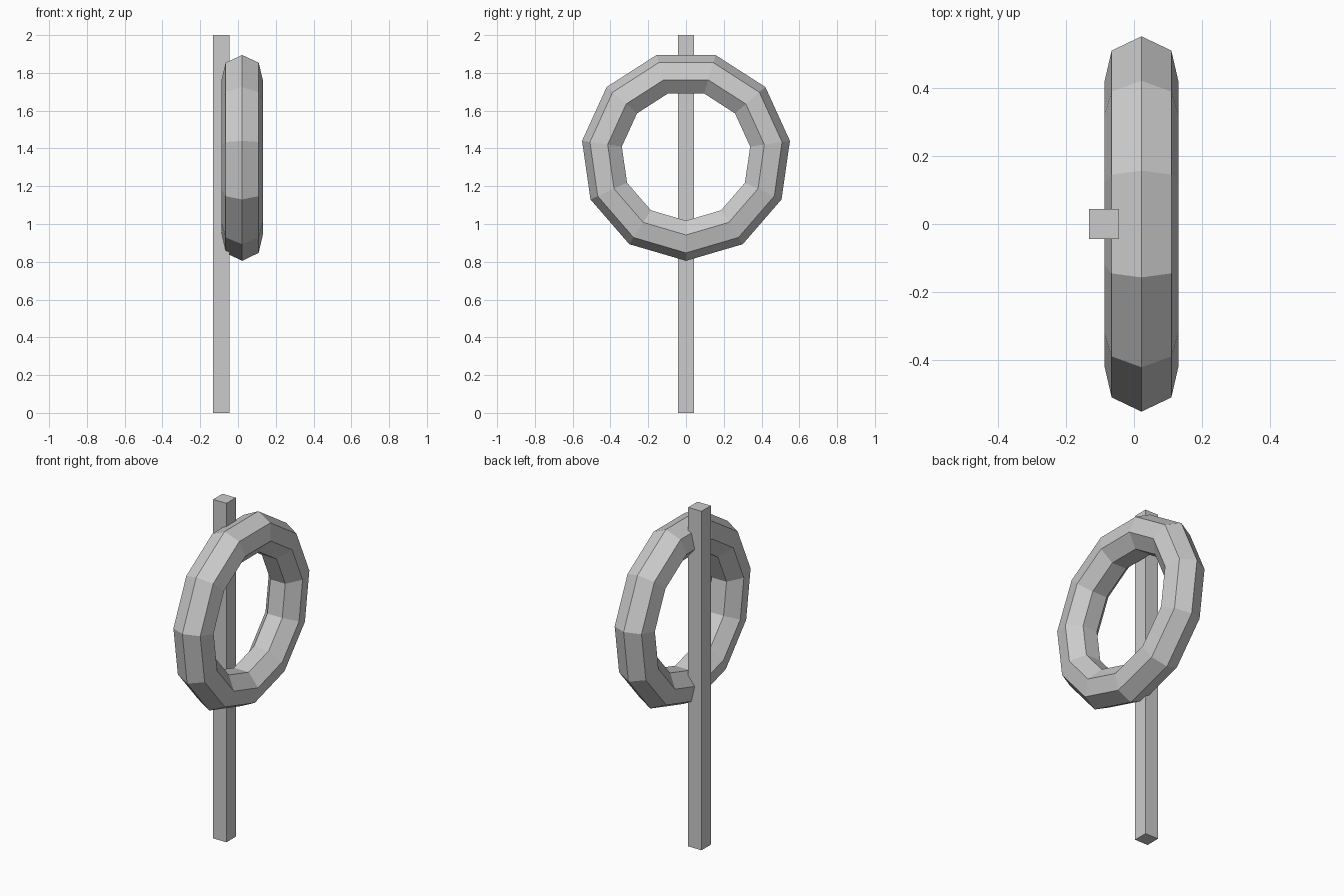
import bpy
from math import radians

if "Cube" in bpy.data.objects:
    bpy.data.objects.remove(bpy.data.objects["Cube"])

# Square post standing on the ground
bpy.ops.mesh.primitive_cube_add(size=1, location=(-0.088, 0, 1))
post = bpy.context.object
post.name = "post"
post.scale = (0.087, 0.087, 2)

# Low-poly ring: 11 segments round, 7-sided section, one corner pointing down
bpy.ops.mesh.primitive_torus_add(
    major_segments=11, minor_segments=7,
    major_radius=0.444, minor_radius=0.112,
    location=(0.022, 0, 1.361), rotation=(0, radians(90), 0))
ring = bpy.context.object
ring.name = "ring"

# Flat facets on both parts
for part in (post, ring):
    for face in part.data.polygons:
        face.use_smooth = False
